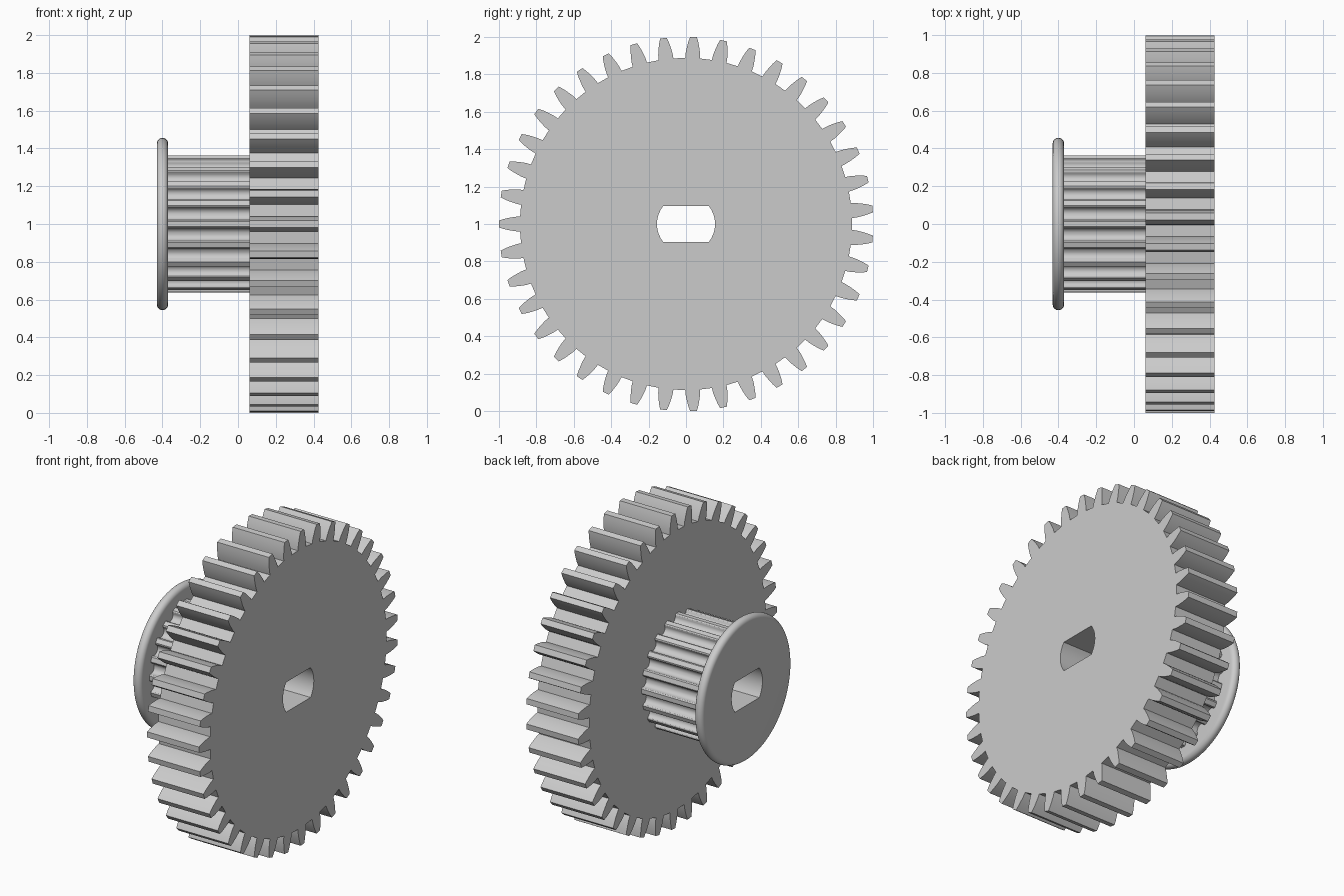
import bpy, bmesh
from math import pi, sin, cos, asin, atan2, hypot
from mathutils import Matrix

cube = bpy.data.objects.get("Cube")
if cube:
    bpy.data.objects.remove(cube, do_unlink=True)

grey = bpy.data.materials.new("plain_grey")
grey.use_nodes = True
COLOUR = (0.6, 0.6, 0.6, 1)
grey.diffuse_color = COLOUR
grey.node_tree.nodes["Principled BSDF"].inputs["Base Color"].default_value = COLOUR

# The axle runs along x: local x, y, z become world y, z, x
AXLE = Matrix(((0, 0, 1, 0), (1, 0, 0, 0), (0, 1, 0, 1), (0, 0, 0, 1)))
RIM_STEPS = 96


def polar(r, a):
    return (r * cos(a), r * sin(a))


def bore_outline(r=0.155, flat=0.095, steps=10):
    """Round hole with flats above and below."""
    a = asin(flat / r)
    return [polar(r, side + a * (2 * i / steps - 1))
            for side in (0, pi) for i in range(steps + 1)]


def toothed_outline(count, half_tooth, start):
    """Repeat a mirrored half profile of (radius, angle) around the axle."""
    one = [(r, -a) for r, a in half_tooth] + [(r, a) for r, a in reversed(half_tooth)]
    return [polar(r, start + 2 * pi * k / count + a)
            for k in range(count) for r, a in one]


def bored_prism(outline, x0, x1):
    """Filled outline with the bore cut out, extruded along the axle."""
    curve = bpy.data.curves.new("outline", "CURVE")
    curve.dimensions = "2D"
    curve.fill_mode = "BOTH"
    curve.extrude = (x1 - x0) / 2
    for points in (outline, bore_outline()):
        spline = curve.splines.new("POLY")
        spline.points.add(len(points) - 1)
        for p, (u, v) in zip(spline.points, points):
            p.co = (u, v, 0, 1)
        spline.use_cyclic_u = True
    helper = bpy.data.objects.new("outline", curve)
    mesh = bpy.data.meshes.new_from_object(helper)
    bm = bmesh.new()
    bm.from_mesh(mesh)
    bpy.data.objects.remove(helper)
    bpy.data.curves.remove(curve)
    bpy.data.meshes.remove(mesh)
    bmesh.ops.remove_doubles(bm, verts=bm.verts, dist=1e-5)
    bmesh.ops.translate(bm, verts=bm.verts, vec=(0, 0, (x0 + x1) / 2))
    return bm


def finish(bm, name):
    bmesh.ops.recalc_face_normals(bm, faces=bm.faces)
    bm.transform(AXLE)
    mesh = bpy.data.meshes.new(name)
    bm.to_mesh(mesh)
    bm.free()
    mesh.materials.clear()
    mesh.materials.append(grey)
    obj = bpy.data.objects.new(name, mesh)
    bpy.context.collection.objects.link(obj)
    bpy.ops.object.select_all(action="DESELECT")
    obj.select_set(True)
    bpy.context.view_layer.objects.active = obj
    bpy.ops.object.shade_smooth_by_angle(angle=pi / 6)
    return obj


# Large spur gear with 39 curved teeth
flank = [(0.887, 0.045), (0.915, 0.042), (0.945, 0.035), (0.975, 0.027), (1.0, 0.018)]
finish(bored_prism(toothed_outline(39, flank, pi), 0.06, 0.425), "spur_gear")

# Belt pulley with 20 round grooves
groove_r, centre_r = 0.033, 0.351
groove = [(0.362, 0.043), (0.357, 0.036)]
for i in range(9):
    t = pi / 2 - pi / 2 * i / 8
    groove.append((centre_r - groove_r * cos(t), groove_r * sin(t)))
half_groove = [(r, atan2(w, r)) for r, w in groove][:-1]
finish(bored_prism(toothed_outline(20, half_groove, pi / 20), -0.37, 0.06), "belt_pulley")

# End flange with a fully rounded rim
disc_r, rim_r, mid = 0.426, 0.03, -0.4
disc = [polar(disc_r, 2 * pi * i / RIM_STEPS) for i in range(RIM_STEPS)]
bm = bored_prism(disc, mid - rim_r, mid + rim_r)
bm.normal_update()
wall = [f for f in bm.faces if abs(f.normal.z) < 0.5
        and all(hypot(v.co.x, v.co.y) > disc_r - 0.01 for v in f.verts)]
bmesh.ops.delete(bm, geom=wall, context="FACES_ONLY")
arc = [bm.verts.new((disc_r + rim_r * cos(t), 0, mid + rim_r * sin(t)))
       for t in (pi * (i / 12 - 0.5) for i in range(13))]
edges = [bm.edges.new(pair) for pair in zip(arc, arc[1:])]
bmesh.ops.spin(bm, geom=arc + edges, cent=(0, 0, 0), axis=(0, 0, 1),
               angle=2 * pi, steps=RIM_STEPS)
bmesh.ops.remove_doubles(bm, verts=bm.verts, dist=1e-4)
finish(bm, "end_flange")
